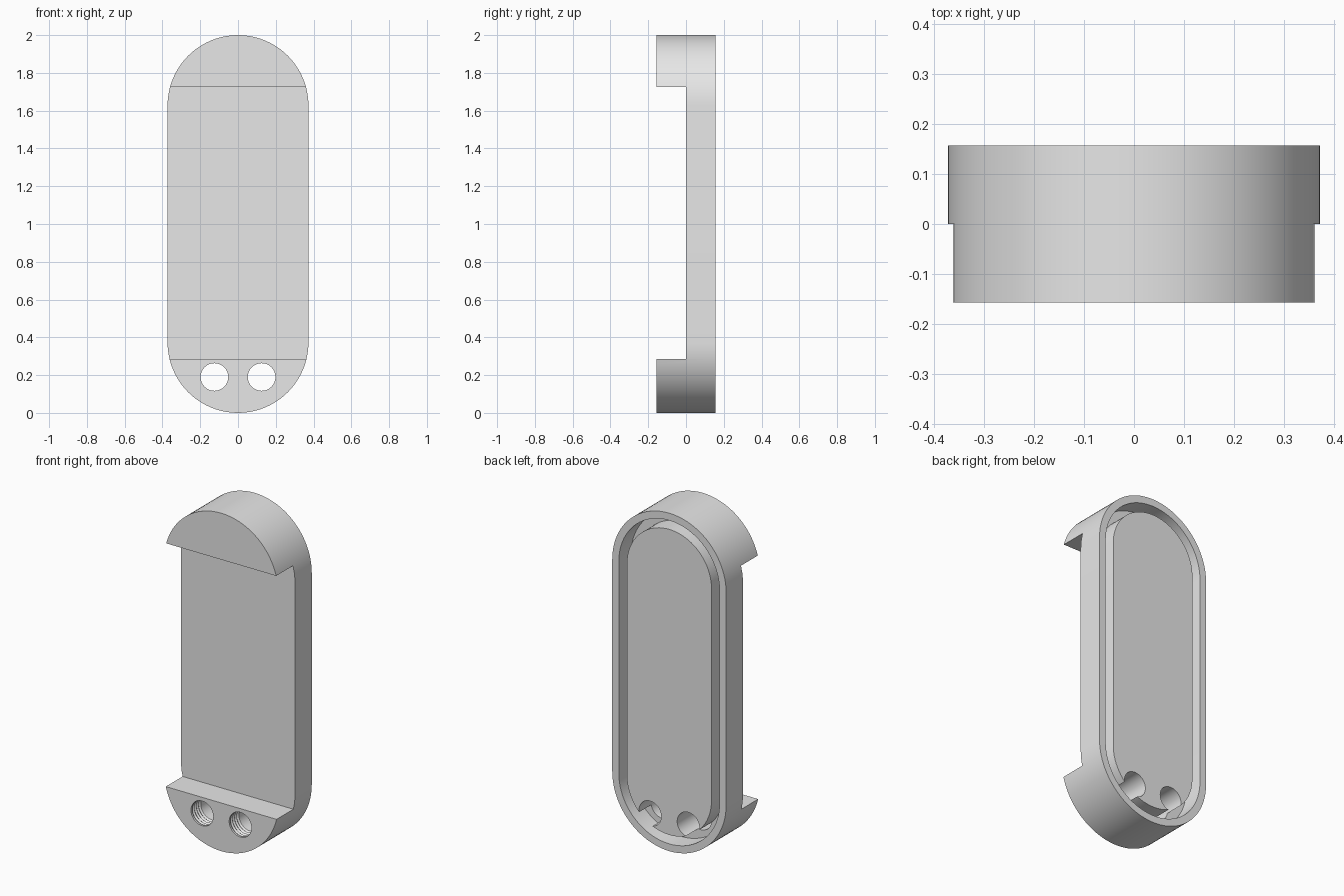
import bpy, bmesh, math
from mathutils import Vector

old = bpy.data.objects.get("Cube")
if old:
    bpy.data.objects.remove(old, do_unlink=True)

R = 0.373        # outer end radius
HALF_Y = 0.157   # half of the depth
SEG = 40         # steps per half circle

grey = bpy.data.materials.new("plain_grey")
grey.use_nodes = True
COLOUR = (0.8, 0.8, 0.8, 1)
grey.diffuse_color = COLOUR
grey.node_tree.nodes["Principled BSDF"].inputs["Base Color"].default_value = COLOUR


def pill(radius):
    """Upright pill outline in x, z."""
    pts = []
    for centre, start in ((2 - R, 0), (R, math.pi)):
        for i in range(SEG + 1):
            a = start + math.pi * i / SEG
            pts.append((radius * math.cos(a), centre + radius * math.sin(a)))
    return pts


def circle(cx, cz, radius, n=48):
    return [(cx + radius * math.cos(math.tau * i / n),
             cz + radius * math.sin(math.tau * i / n)) for i in range(n)]


def loft(name, sections):
    """Solid through (y, outline) sections, capped at both ends."""
    bm = bmesh.new()
    loops = [[bm.verts.new((x, y, z)) for x, z in pts] for y, pts in sections]
    n = len(loops[0])
    for a, b in zip(loops, loops[1:]):
        for i in range(n):
            j = (i + 1) % n
            bm.faces.new((a[i], a[j], b[j], b[i]))
    bm.faces.new(loops[0])
    bm.faces.new(loops[-1])
    bmesh.ops.recalc_face_normals(bm, faces=bm.faces)
    mesh = bpy.data.meshes.new(name)
    bm.to_mesh(mesh)
    bm.free()
    mesh.materials.append(grey)
    obj = bpy.data.objects.new(name, mesh)
    bpy.context.collection.objects.link(obj)
    return obj


def cut(target, cutter):
    """Subtract the cutter from the target, then drop the cutter."""
    cutter.hide_render = True
    mod = target.modifiers.new("cut", "BOOLEAN")
    mod.operation = "DIFFERENCE"
    mod.solver = "EXACT"
    mod.object = cutter
    graph = bpy.context.evaluated_depsgraph_get()
    mesh = bpy.data.meshes.new_from_object(target.evaluated_get(graph))
    target.modifiers.clear()
    target.data = mesh
    bpy.data.objects.remove(cutter, do_unlink=True)


# Pill-shaped body, full depth
body = loft("holder_body", [(-HALF_Y, pill(R)), (HALF_Y, pill(R))])

# Wide recess across the front, leaving a raised block at each end
recess = [(-1, 0.285), (1, 0.285), (1, 1.725), (-1, 1.725)]
cut(body, loft("front_recess", [(-0.5, recess), (0, recess)]))

# Groove around the back, between the rim and the flat core
groove = loft("back_groove", [(0.043, pill(0.33)), (0.3, pill(0.33))])
cut(groove, loft("core", [(0, pill(0.277)), (0.4, pill(0.277))]))
cut(body, groove)

# Two through holes in the lower block, ribbed near the front
HOLE_R, HOLE_Z, RIBS, PITCH = 0.073, 0.19, 4, 0.02
for side in (-1, 1):
    steps = [(-0.3, HOLE_R)]
    for i in range(RIBS):
        y = -HALF_Y + 0.012 + i * PITCH
        steps += [(y, HOLE_R), (y + PITCH / 2, HOLE_R + 0.007)]
    steps += [(-HALF_Y + 0.012 + RIBS * PITCH, HOLE_R), (0.3, HOLE_R)]
    cut(body, loft("hole", [(y, circle(side * 0.125, HOLE_Z, r)) for y, r in steps]))

# Smooth curves, sharp edges
bpy.ops.object.select_all(action="DESELECT")
body.select_set(True)
bpy.context.view_layer.objects.active = body
bpy.ops.object.shade_smooth_by_angle(angle=math.radians(25))
